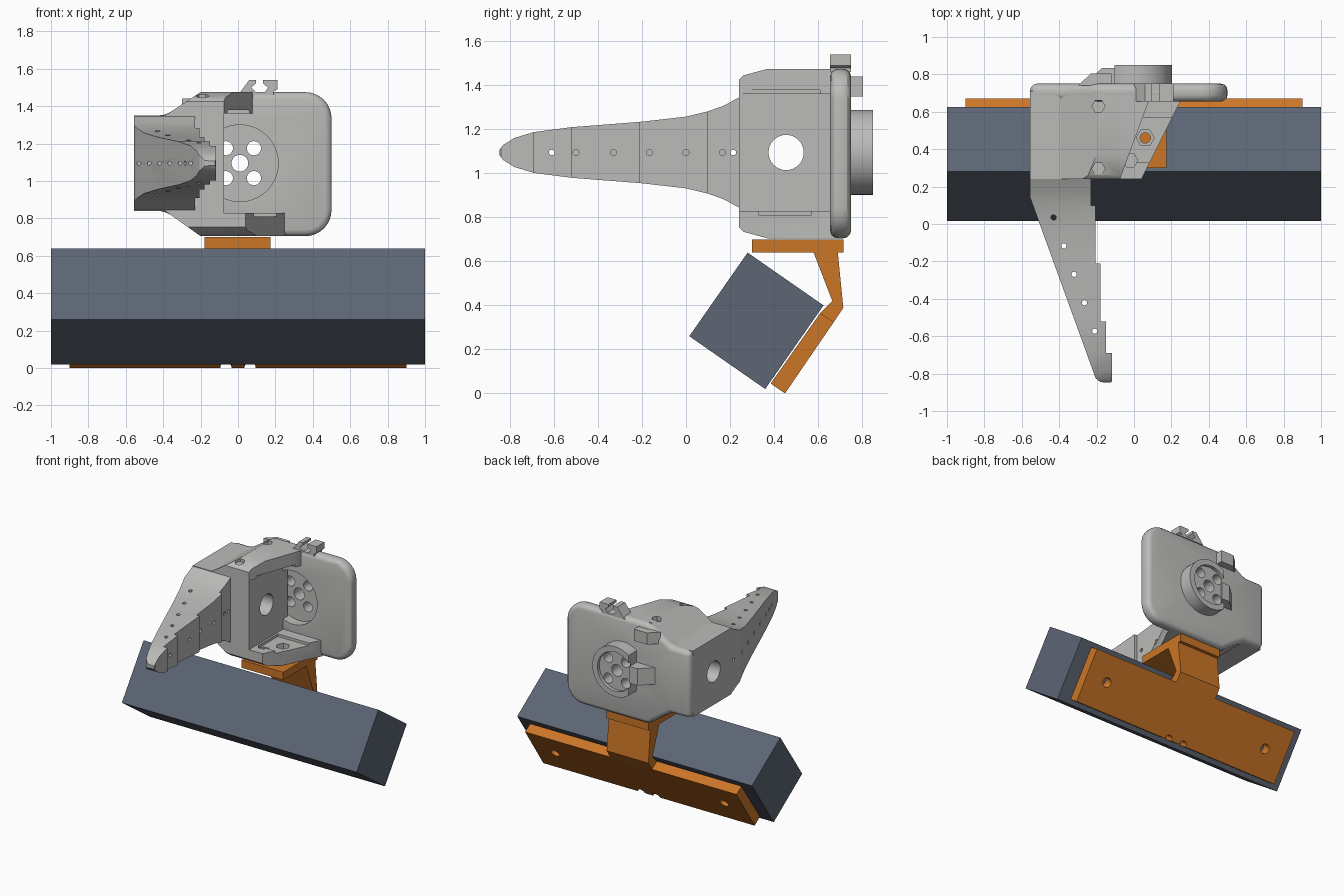
import bpy, bmesh
from math import sin, cos, pi, radians
from mathutils import Vector

cube = bpy.data.objects.get("Cube")
if cube:
    bpy.data.objects.remove(cube, do_unlink=True)


def material(name, rgb):
    m = bpy.data.materials.new(name)
    m.use_nodes = True
    m.diffuse_color = (*rgb, 1)
    m.node_tree.nodes["Principled BSDF"].inputs["Base Color"].default_value = (*rgb, 1)
    return m


GREY = material("light grey", (0.50, 0.50, 0.49))
ORANGE = material("orange", (0.60, 0.18, 0.02))
SLATE = material("slate blue", (0.11, 0.13, 0.175))


def prism(name, pts, axis, a, b, mat=GREY):
    """Extrude a flat outline along one axis from a to b."""
    place = {"x": lambda p, t: (t, p[0], p[1]),
             "y": lambda p, t: (p[0], t, p[1]),
             "z": lambda p, t: (p[0], p[1], t)}[axis]
    bm = bmesh.new()
    lo = [bm.verts.new(place(p, a)) for p in pts]
    hi = [bm.verts.new(place(p, b)) for p in pts]
    bm.faces.new(lo)
    bm.faces.new(hi)
    n = len(pts)
    for i in range(n):
        j = (i + 1) % n
        bm.faces.new((lo[i], lo[j], hi[j], hi[i]))
    bmesh.ops.recalc_face_normals(bm, faces=bm.faces)
    me = bpy.data.meshes.new(name)
    bm.to_mesh(me)
    bm.free()
    me.materials.append(mat)
    ob = bpy.data.objects.new(name, me)
    bpy.context.collection.objects.link(ob)
    return ob


def circle(u, v, r, n=24, start=0.0, sweep=2 * pi):
    return [(u + r * cos(start + sweep * i / n), v + r * sin(start + sweep * i / n)) for i in range(n)]


def rect(u0, v0, u1, v1):
    return [(u0, v0), (u1, v0), (u1, v1), (u0, v1)]


def apply(ob, mod):
    bpy.context.view_layer.objects.active = ob
    with bpy.context.temp_override(object=ob, active_object=ob):
        bpy.ops.object.modifier_apply(modifier=mod.name)


def bevel(ob, width, segments=3):
    m = ob.modifiers.new("Bevel", "BEVEL")
    m.width, m.segments = width, segments
    m.limit_method, m.angle_limit = "ANGLE", radians(30)
    apply(ob, m)


def boolean(ob, tools, op="DIFFERENCE"):
    for tool in tools:
        m = ob.modifiers.new("Cut", "BOOLEAN")
        m.operation, m.object, m.solver = op, tool, "EXACT"
        apply(ob, m)


def discard(tools):
    for t in tools:
        bpy.data.objects.remove(t, do_unlink=True)


# Long slate block, tilted about x
prism("tilted_block", [(0.28, 0.64), (0.625, 0.40), (0.36, 0.02), (0.015, 0.26)], "x", -1, 1, SLATE)

# Orange backing plate with end holes and two notches on its lower edge
plate = prism("mount_plate", [(0.45, 0), (0.385, 0.045), (0.61, 0.365), (0.672, 0.325)], "x", -0.9, 0.9, ORANGE)
slope = Vector((0, 0.82, -0.57))
tools = []
for x, y, z, r in ((-0.72, 0.54, 0.185, 0.035), (0.72, 0.54, 0.185, 0.035),
                   (-0.065, 0.43, 0.02, 0.03), (0.065, 0.43, 0.02, 0.03)):
    t = prism("plate_cutter", circle(0, 0, r), "z", -0.1, 0.1)
    t.rotation_mode = "QUATERNION"
    t.rotation_quaternion = slope.to_track_quat("Z", "Y")
    t.location = (x, y, z)
    tools.append(t)
bpy.context.view_layer.update()
boolean(plate, tools)
discard(tools)

# Orange bent neck and its top shelf
prism("mount_neck", [(0.61, 0.365), (0.672, 0.325), (0.715, 0.39), (0.69, 0.64), (0.715, 0.64), (0.715, 0.70),
                     (0.30, 0.70), (0.30, 0.64), (0.58, 0.64), (0.665, 0.42)], "x", -0.18, 0.175, ORANGE)

# Rounded back plate
left_outline = [(-0.2, 1.475), (-0.39, 1.35), (-0.555, 1.35), (-0.555, 0.84), (-0.39, 0.84), (-0.2, 0.705)]
corners = circle(0.36, 0.845, 0.14, 8, -pi / 2, pi / 2) + [(0.5, 0.845)]
corners += circle(0.36, 1.335, 0.14, 8, 0, pi / 2) + [(0.36, 1.475)]
back = prism("back_plate", left_outline + corners, "y", 0.655, 0.75)
bevel(back, 0.035)

# Round hub behind the back plate, flat on one side
HX, HZ = 0.01, 1.095
hub = prism("hub", circle(HX, HZ, 0.193, 48), "y", 0.735, 0.85)
tools = [prism("hub_trim", rect(-0.4, 0.8, -0.105, 1.4), "y", 0.7, 0.9),
         prism("hub_recess", circle(HX, HZ, 0.15, 40), "y", 0.825, 0.9)]
boolean(hub, tools)
discard(tools)
tools = [prism("hub_bore", circle(HX, HZ, 0.045), "y", 0.5, 1)]
for sx in (-1, 1):
    for sz in (-1, 1):
        tools.append(prism("hub_hole", circle(HX + sx * 0.075, HZ + sz * 0.08, 0.038), "y", 0.5, 1))
boolean(hub, tools)
front_recess = prism("front_recess", circle(HX, HZ, 0.205, 48), "y", 0.5, 0.73)
boolean(back, tools + [front_recess])
discard(tools + [front_recess])

# Wedges on the back
prism("hub_wedge", [(-0.27, 0.74), (-0.17, 0.835), (-0.1, 0.835), (-0.1, 0.74)], "z", 1.03, 1.16)
prism("upper_wedge", [(-0.3, 0.74), (-0.23, 0.805), (-0.12, 0.805), (-0.12, 0.74)], "z", 1.35, 1.44)

# Cable clip on the top edge
prism("cable_clip", [(0, 1.46), (0.06, 1.54), (0.095, 1.54), (0.095, 1.52), (0.07, 1.5), (0.095, 1.475),
                     (0.145, 1.475), (0.16, 1.5), (0.135, 1.52), (0.135, 1.54), (0.21, 1.54),
                     (0.21, 1.49), (0.19, 1.48), (0.19, 1.46)], "y", 0.655, 0.75)

# Body: side wall with a round bore, upper and lower flanges
wall = prism("body_wall", left_outline + [(-0.075, 0.705), (-0.075, 1.475)], "y", 0.24, 0.71)
upper = prism("upper_flange", [(-0.2, 0.24), (-0.075, 0.24), (0.08, 0.66), (0.08, 0.7), (-0.2, 0.7)],
              "z", 1.36, 1.475)
lower = prism("lower_flange", [(-0.2, 0.24), (0.04, 0.24), (0.25, 0.66), (0.25, 0.7), (-0.2, 0.7)],
              "z", 0.705, 0.83)
trim = prism("front_chamfer", [(0.24, 0.755), (0.26, 0.735), (0.37, 0.705), (0.8, 0.705),
                               (0.8, 1.475), (0.37, 1.475), (0.26, 1.445), (0.24, 1.425)], "x", -0.8, 0.8)
for part in (wall, upper, lower):
    boolean(part, [trim], "INTERSECT")
discard([trim])

tools = [prism("wall_bore", circle(0.455, 1.095, 0.08, 32), "x", -1, 0.3)]
boolean(wall, tools)
discard(tools)
tools = [prism("top_groove", rect(0.29, 1.3, 0.61, 1.38), "x", -0.06, 0.4)]
for y in (0.295, 0.63):
    tools.append(prism("top_screw", circle(-0.19, y, 0.035, 6), "z", 1.44, 1.6))
boolean(upper, tools)
boolean(wall, tools[1:])
discard(tools)
tools = [prism("bottom_groove", rect(0.33, 0.81, 0.57, 0.9), "x", -0.06, 0.4),
         prism("nut_pocket", circle(0.06, 0.46, 0.048, 6), "z", 0.76, 0.9),
         prism("nut_hole", circle(0.06, 0.46, 0.028), "z", 0.6, 0.9),
         prism("second_pocket", circle(-0.02, 0.34, 0.04, 6), "z", 0.76, 0.9)]
boolean(lower, tools)
discard(tools)

# Tapering finger: stepped plan shape intersected with a flared side shape
finger = prism("finger", [(-0.555, 0.25), (-0.555, 0.14), (-0.205, -0.825), (-0.18, -0.845), (-0.125, -0.85),
                          (-0.118, -0.84), (-0.118, -0.69), (-0.15, -0.69), (-0.15, -0.52), (-0.18, -0.52),
                          (-0.18, -0.21), (-0.205, -0.21), (-0.205, 0.1), (-0.23, 0.1), (-0.23, 0.25)],
               "z", 0.7, 1.5)
half = [(0.26, 0.26), (0.24, 0.25), (0.17, 0.212), (0.1, 0.187), (0, 0.163), (-0.2, 0.14), (-0.52, 0.115),
        (-0.69, 0.093), (-0.78, 0.066), (-0.83, 0.035), (-0.848, 0.012)]
side = [(y, HZ + h) for y, h in half] + [(y, HZ - h) for y, h in reversed(half)]
shape = prism("finger_side", side, "x", -0.8, 0.2)
boolean(finger, [shape], "INTERSECT")
discard([shape])

# Small pin holes through the finger
tools = []
for i in range(5):
    tools.append(prism("pin", circle(-0.43 + 0.055 * i, 0.035 - 0.152 * i, 0.014, 12), "z", 0.6, 1.6))
for y in (-0.61, 0.215):
    tools.append(prism("pin", circle(y, HZ, 0.013, 12), "x", -0.8, 0.2))
for y in (-0.5, -0.33, -0.165, 0, 0.165):
    tools.append(prism("pin", circle(y, HZ, 0.014, 12), "x", -0.24, 0.2))
for i in range(6):
    x = -0.53 + 0.055 * i
    y = 0.14 - (x + 0.555) * 2.76
    tools.append(prism("pin", circle(x, HZ, 0.01, 12), "y", y - 0.06, y + 0.05))
boolean(finger, tools)
discard(tools)

# Smooth the curved surfaces, keep edges sharp
bpy.ops.object.select_all(action="DESELECT")
for ob in bpy.context.scene.objects:
    if ob.type == "MESH":
        ob.select_set(True)
        bpy.context.view_layer.objects.active = ob
bpy.ops.object.shade_smooth_by_angle(angle=radians(30))
